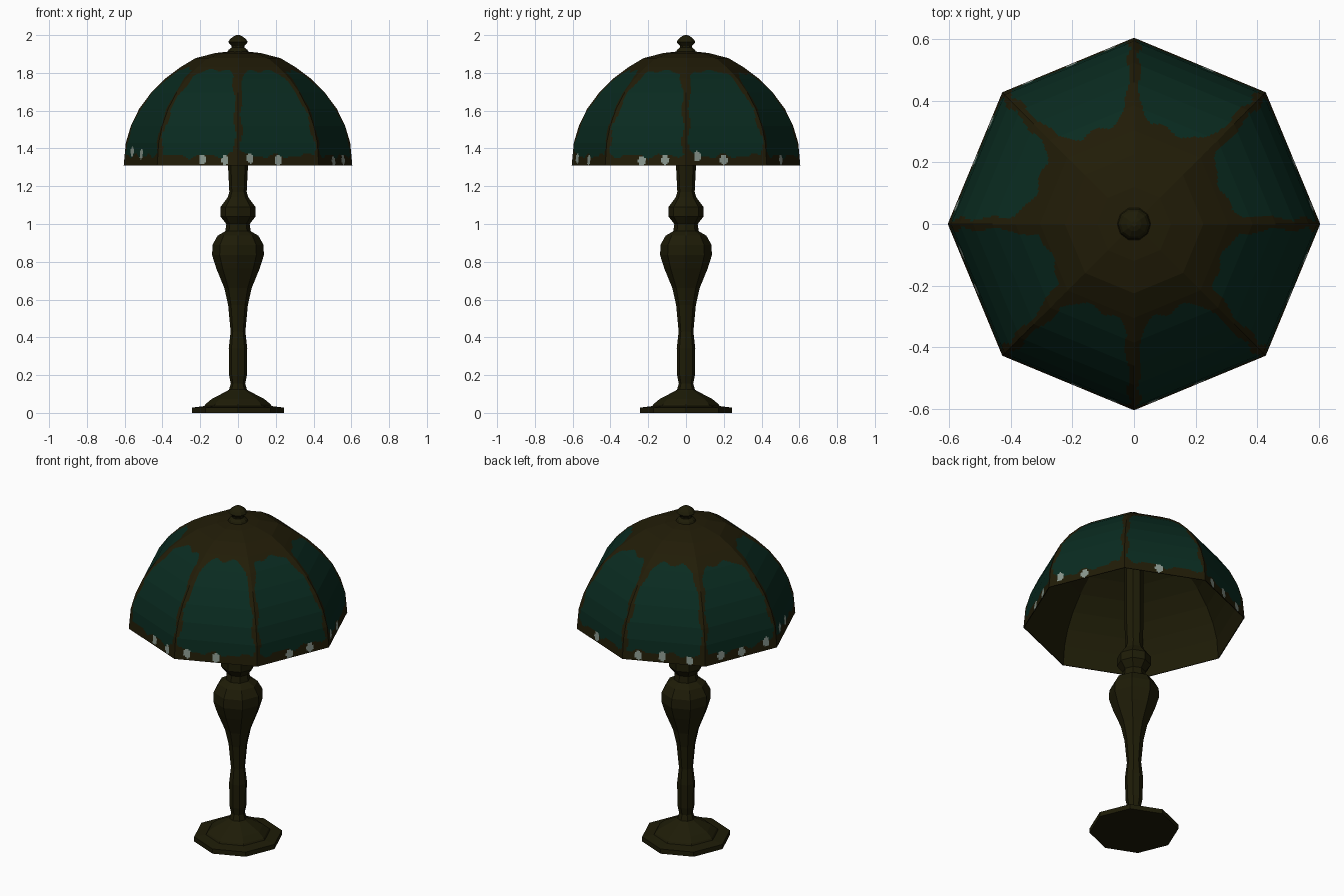
import bpy, bmesh, math
from math import sin, cos, pi
from mathutils import Vector

if "Cube" in bpy.data.objects:
    bpy.data.objects.remove(bpy.data.objects["Cube"])


def material(name, rgb):
    m = bpy.data.materials.new(name)
    m.diffuse_color = (*rgb, 1)
    m.use_nodes = True
    m.node_tree.nodes["Principled BSDF"].inputs["Base Color"].default_value = m.diffuse_color
    return m


BRONZE = material("dark_bronze", (0.0130, 0.0115, 0.0022))
LEADING = material("brown_leading", (0.0150, 0.0115, 0.0022))
TEAL = material("teal_glass", (0.0028, 0.024, 0.0145))
PALE = material("pale_bead", (0.25, 0.31, 0.27))


def finish(bm, name, mats):
    me = bpy.data.meshes.new(name)
    bm.to_mesh(me)
    bm.free()
    for m in mats:
        me.materials.append(m)
    ob = bpy.data.objects.new(name, me)
    bpy.context.collection.objects.link(ob)
    return ob


def lathe(name, profile, sides, mat, cap_bottom=True, cap_top=True):
    bm = bmesh.new()
    rings = [[bm.verts.new((r * cos(2 * pi * i / sides), r * sin(2 * pi * i / sides), z))
              for i in range(sides)] for r, z in profile]
    for a, b in zip(rings, rings[1:]):
        for i in range(sides):
            j = (i + 1) % sides
            bm.faces.new((a[i], a[j], b[j], b[i]))
    if cap_bottom:
        bm.faces.new(rings[0][::-1])
    if cap_top:
        bm.faces.new(rings[-1])
    return finish(bm, name, [mat])


# Foot, turned stem and finial
lathe("foot", [(0.243, 0), (0.243, 0.028), (0.178, 0.036), (0.172, 0.046), (0.14, 0.073),
               (0.06, 0.115), (0.045, 0.125)], 8, BRONZE)
lathe("stem", [(0.05, 0.115), (0.038, 0.155), (0.047, 0.2), (0.049, 0.34),
               (0.039, 0.43), (0.052, 0.57), (0.072, 0.66), (0.115, 0.765),
               (0.137, 0.835), (0.135, 0.89), (0.108, 0.938), (0.067, 0.962),
               (0.062, 1.0), (0.093, 1.04), (0.093, 1.09), (0.055, 1.14),
               (0.046, 1.17), (0.053, 1.31), (0.053, 1.9)], 8, BRONZE)
lathe("finial", [(0.058, 1.905), (0.05, 1.922), (0.033, 1.935), (0.034, 1.943),
                 (0.052, 1.963), (0.043, 1.978), (0.024, 1.993), (0.008, 2.0)], 10, BRONZE)

# Shade: eight faceted panels, finely cut so the glass pattern can be coloured
DOME = [(0.605, 1.31), (0.594, 1.43), (0.567, 1.52), (0.523, 1.61), (0.46, 1.695),
        (0.385, 1.77), (0.305, 1.83), (0.225, 1.878), (0.12, 1.905), (0.03, 1.915)]
COLS = 48
# position along each panel's rim and height of its pale beads
BEADS = [
    [(0.14, 1.36), (0.47, 1.34)],
    [(0.43, 1.34)],
    [(0.19, 1.34), (0.48, 1.345), (0.81, 1.335)],
    [(0.22, 1.35), (0.51, 1.34), (0.86, 1.36)],
    [(0.22, 1.385), (0.5, 1.37)],
    [(0.56, 1.342), (0.84, 1.337)],
    [(0.15, 1.348), (0.50, 1.338)],
    [(0.45, 1.335), (0.74, 1.34)],
]
TOPS = [1.81, 1.795, 1.795, 1.785, 1.825, 1.815, 1.81, 1.81]


def colour(p, panel, t):
    half = math.hypot(p.x, p.y) * sin(pi / 8)
    for bt, bz in BEADS[panel]:
        if ((t - bt) * 2 * half / 0.020) ** 2 + ((p.z - bz) / 0.027) ** 2 < 1:
            return 2
    u = 2 * t - 1
    low = (1.360 + 0.009 * sin(17 * t + panel * 2.1) + 0.006 * sin(31 * t + panel)
           + 0.02 * abs(u) ** 6)
    high = TOPS[panel] - 0.08 * abs(u) ** 5 + 0.007 * sin(15 * t + panel * 1.7)
    side = 0.019 + 0.007 * sin(p.z * 38 + panel * 2.3) + 0.12 * max(0, p.z - 1.69)
    return 1 if low < p.z < high and (1 - abs(u)) * half > side else 0


bm = bmesh.new()
for panel in range(8):
    a0, a1 = panel * pi / 4, (panel + 1) * pi / 4
    rows = []
    for (r0, z0), (r1, z1) in zip(DOME, DOME[1:]):
        n = max(1, round(math.hypot(r1 - r0, z1 - z0) / 0.008))
        rows += [(r0 + (r1 - r0) * k / n, z0 + (z1 - z0) * k / n) for k in range(n)]
    rows.append(DOME[-1])
    grid = []
    for r, z in rows:
        left = Vector((r * cos(a0), r * sin(a0), z))
        right = Vector((r * cos(a1), r * sin(a1), z))
        grid.append([bm.verts.new(left.lerp(right, c / COLS)) for c in range(COLS + 1)])
    for a, b in zip(grid, grid[1:]):
        for c in range(COLS):
            f = bm.faces.new((a[c], a[c + 1], b[c + 1], b[c]))
            f.material_index = colour(f.calc_center_median(), panel, (c + 0.5) / COLS)
bmesh.ops.remove_doubles(bm, verts=bm.verts, dist=0.0001)
finish(bm, "shade_panels", [LEADING, TEAL, PALE])

# Plain lining inside the shade, closing the rim
lining = [(0.605, 1.31)] + [(r - 0.005 if r > 0.05 else r, z - 0.004 if z > 1.35 else z)
                            for r, z in DOME]
ob = lathe("shade_lining", lining, 8, BRONZE, False, False)
ob.data.flip_normals()
